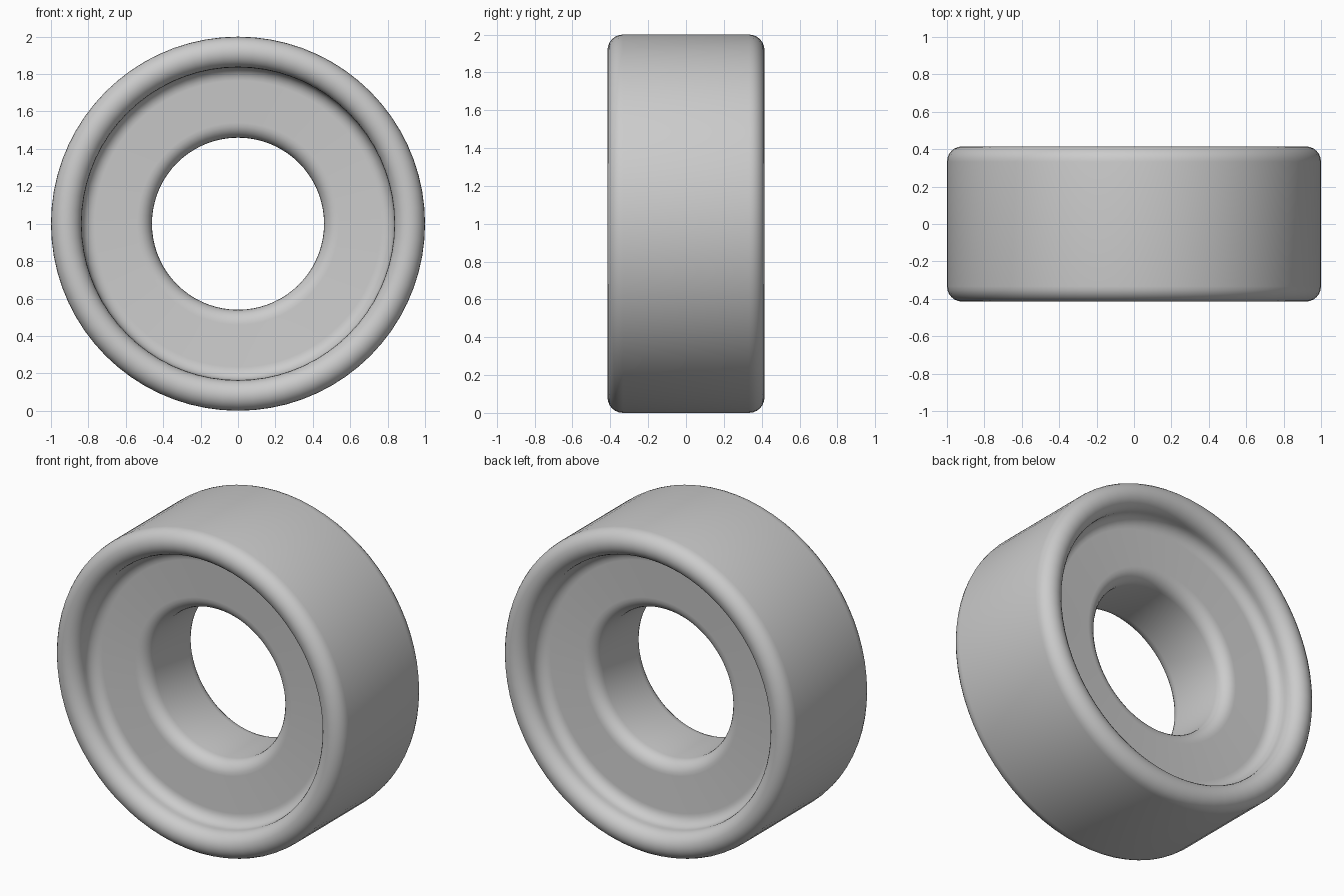
import bpy, bmesh, math

if "Cube" in bpy.data.objects:
    bpy.data.objects.remove(bpy.data.objects["Cube"])

SEGMENTS = 72      # steps around the ring
ARC_STEPS = 6      # steps per rounded corner


def arc(cr, cy, rad, start, end):
    """Points (radius, depth) along a rounded corner, angles in degrees."""
    pts = []
    for i in range(ARC_STEPS + 1):
        a = math.radians(start + (end - start) * i / ARC_STEPS)
        pts.append((cr + rad * math.cos(a), cy + rad * math.sin(a)))
    return pts


# Half of the cross-section, from the outer wall to the bore
half = (arc(0.918, 0.333, 0.082, 0, 90)        # outer rim rounding
        + arc(0.918, 0.333, 0.082, 90, 180)[1:]  # inner rim rounding
        + arc(0.766, 0.315, 0.07, 0, -90)      # fillet into the recess
        + arc(0.54, 0.165, 0.08, 90, 180))     # rounded bore edge

# Mirror to the other side for the closed profile
profile = half + [(r, -y) for r, y in reversed(half)]

# Spin the profile about the y axis
bm = bmesh.new()
rings = []
for s in range(SEGMENTS):
    t = 2 * math.pi * s / SEGMENTS
    rings.append([bm.verts.new((r * math.cos(t), y, 1 + r * math.sin(t)))
                  for r, y in profile])
n = len(profile)
for s in range(SEGMENTS):
    a, b = rings[s], rings[(s + 1) % SEGMENTS]
    for i in range(n):
        j = (i + 1) % n
        bm.faces.new((a[i], a[j], b[j], b[i]))
bmesh.ops.recalc_face_normals(bm, faces=bm.faces[:])

mesh = bpy.data.meshes.new("wheel_ring")
bm.to_mesh(mesh)
bm.free()
ring = bpy.data.objects.new("wheel_ring", mesh)
bpy.context.collection.objects.link(ring)

# Single grey material
grey = bpy.data.materials.new("light grey")
grey.diffuse_color = (0.6, 0.6, 0.6, 1)
grey.use_nodes = True
grey.node_tree.nodes["Principled BSDF"].inputs["Base Color"].default_value = grey.diffuse_color
mesh.materials.append(grey)

# Smooth shading
bpy.context.view_layer.objects.active = ring
ring.select_set(True)
bpy.ops.object.shade_smooth_by_angle(angle=math.radians(35))
